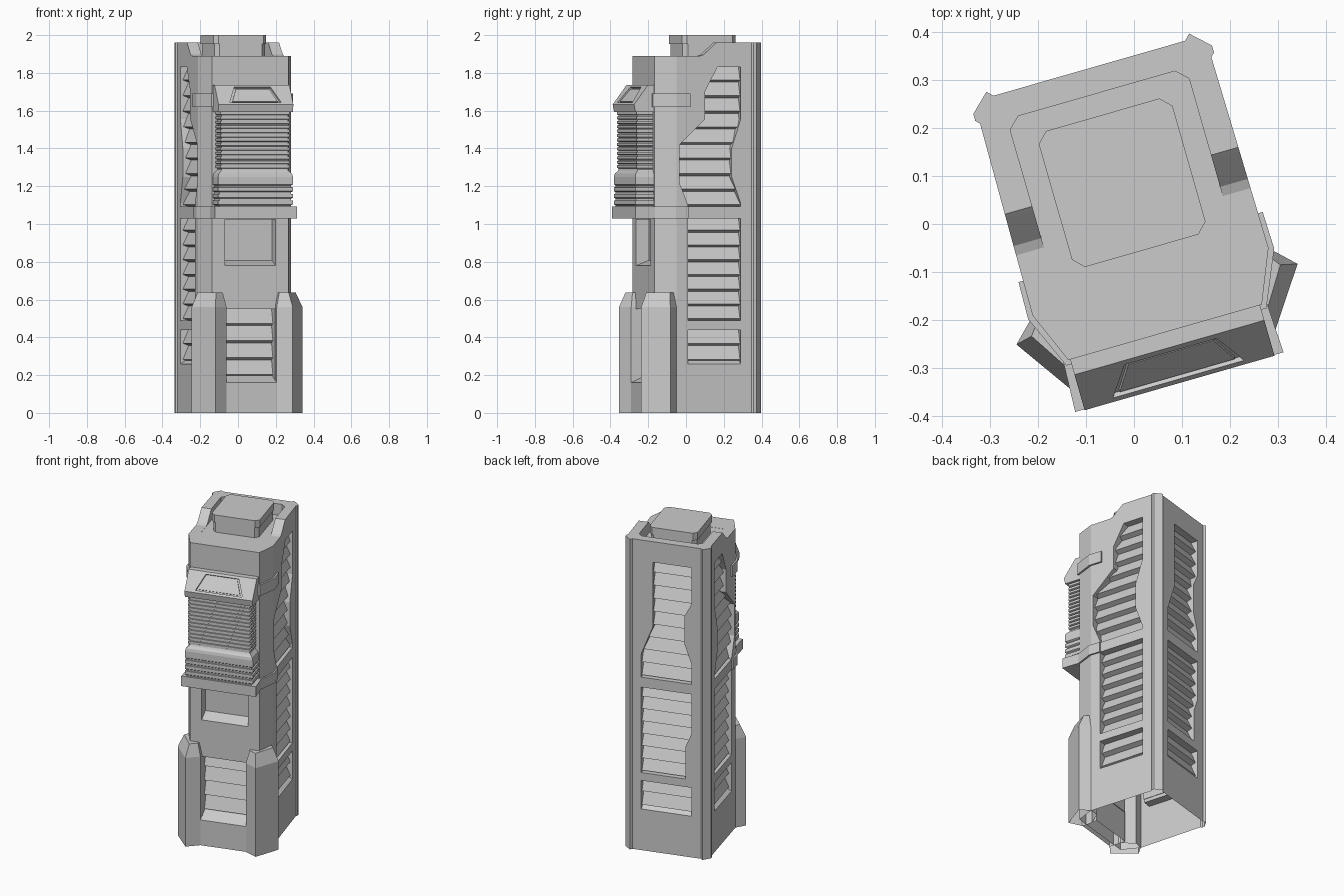
import bpy, bmesh
from math import radians
from mathutils import Matrix, Vector

if "Cube" in bpy.data.objects:
    bpy.data.objects.remove(bpy.data.objects["Cube"])

# Built axis-aligned, then the whole tower is turned 16 degrees about z.
TURN = Matrix.Rotation(radians(16), 4, 'Z')
parts = []

# mappings from (a, b, depth) to space
PLAN = lambda a, b, d: (a, b, d)
RIGHT = lambda a, b, d: (d, a, b)
LEFT = lambda a, b, d: (-d, a, b)
BACK = lambda a, b, d: (a, d, b)
FRONT = lambda a, b, d: (a, -d, b)


def loft(name, rings, open_bottom=False):
    """Skin a stack of equal-length rings of 3D points."""
    bm = bmesh.new()
    vs = [[bm.verts.new(p) for p in r] for r in rings]
    n = len(rings[0])
    for lo, hi in zip(vs, vs[1:]):
        for i in range(n):
            j = (i + 1) % n
            bm.faces.new((lo[i], lo[j], hi[j], hi[i]))
    base = bm.faces.new(vs[0][::-1])
    bm.faces.new(vs[-1])
    bmesh.ops.recalc_face_normals(bm, faces=bm.faces[:])
    if open_bottom:
        bmesh.ops.delete(bm, geom=[base], context='FACES_ONLY')
    me = bpy.data.meshes.new(name)
    bm.to_mesh(me)
    bm.free()
    ob = bpy.data.objects.new(name, me)
    bpy.context.scene.collection.objects.link(ob)
    parts.append(ob)
    return ob


def prism(name, pts, d0, d1, m=PLAN, **kw):
    return loft(name, [[m(a, b, d) for a, b in pts] for d in (d0, d1)], **kw)


def mirrored(half):
    """Right-hand half outline, completed across x = 0."""
    return half + [(-x, y) for x, y in reversed(half)]


def cut(target, cutters):
    bpy.context.view_layer.objects.active = target
    for c in cutters:
        mod = target.modifiers.new("cut", 'BOOLEAN')
        mod.operation = 'DIFFERENCE'
        mod.solver = 'EXACT'
        mod.object = c
        bpy.ops.object.modifier_apply(modifier=mod.name)
        parts.remove(c)
        bpy.data.objects.remove(c)


def louvers(name, m, a0, a1, z0, z1, n, surf, depth=0.05):
    """Sawtooth slats, outer edge at the bottom of each."""
    h = (z1 - z0) / n
    prof = [(surf - depth - 0.01, z0)]
    for i in range(n):
        prof += [(surf - 0.014, z0 + i * h + 0.012), (surf - depth + 0.004, z0 + (i + 1) * h)]
    prof.append((surf - depth - 0.01, z1))
    prism(name, prof, a0, a1, lambda d, z, a: m(a, z, d))


def sill(name, m, a0, a1, z, surf, depth, rise):
    prism(name, [(surf - depth - 0.005, z - 0.01), (surf - 0.002, z - 0.01), (surf - 0.002, z),
                 (surf - depth - 0.005, z + rise)], a0, a1, lambda d, b, a: m(a, b, d))


def rect(a0, a1, z0, z1):
    return [(a0, z0), (a1, z0), (a1, z1), (a0, z1)]


# main tower with chamfered front and raised back corner posts
body = prism("tower_body", mirrored([(0.21, -0.235), (0.256, -0.125), (0.251, 0.29), (0.259, 0.298),
                                     (0.259, 0.313), (0.22, 0.35), (0.208, 0.338)]), 0, 1.96)
cutters = [
    prism("roof_cut", [(-0.5, 1.89), (0.005, 1.89), (0.025, 1.897), (0.085, 1.952), (0.105, 1.97), (-0.5, 1.97)],
          -0.4, 0.4, RIGHT),
    prism("rim_cut", mirrored([(0.194, -0.1), (0.194, 0.26), (0.17, 0.283)]), 1.889, 2.1),
    prism("window_cut", rect(-0.14, 0.14, 0.78, 1.025), 0.165, 0.3, FRONT),
    prism("base_cut", rect(-0.136, 0.136, 0.1, 0.55), 0.165, 0.3, FRONT)]

# louvered panels on both sides and the back
side_top = [(-0.062, 1.093), (-0.062, 1.10), (-0.11, 1.22), (-0.11, 1.42), (0.031, 1.555), (0.031, 1.70),
            (0.10, 1.83), (0.229, 1.83), (0.229, 1.555), (0.179, 1.40), (0.179, 1.25), (0.229, 1.11), (0.229, 1.093)]
back_top = [(0.155, 1.093), (0.155, 1.24), (0.085, 1.42), (0.085, 1.83), (-0.15, 1.83), (-0.15, 1.6),
            (-0.108, 1.52), (-0.108, 1.34), (-0.15, 1.22), (-0.15, 1.093)]
back_mid = [(0.155, 0.49), (0.155, 1.03), (-0.15, 1.03), (-0.15, 0.78), (-0.112, 0.69), (-0.112, 0.49)]
for label, m, surf, a0, a1, top, mid in (
        ("right", RIGHT, 0.252, -0.062, 0.229, side_top, None),
        ("left", LEFT, 0.252, -0.062, 0.229, side_top, None),
        ("back", BACK, 0.338, -0.15, 0.155, back_top, back_mid)):
    mid = mid or rect(a0, a1, 0.49, 1.03)
    low = rect(a0, a1, 0.26, 0.44)
    for shape in (top, mid, low):
        cutters.append(prism("panel_cut", shape, surf - 0.05, surf + 0.1, m))
    lo = min(p[0] for p in top)
    louvers(label + "_upper_louvers", m, lo - 0.003, a1 + 0.003, 1.09, 1.833, 9, surf)
    louvers(label + "_middle_louvers", m, a0 - 0.003, a1 + 0.003, 0.487, 1.033, 7, surf)
    louvers(label + "_lower_louvers", m, a0 - 0.003, a1 + 0.003, 0.27, 0.443, 2, surf)
    sill(label + "_sill", m, a0, a1, 0.26, surf, 0.05, 0.035)
cut(body, cutters)

# open underside
bm = bmesh.new()
bm.from_mesh(body.data)
under = [f for f in bm.faces if f.normal.z < -0.9 and f.calc_center_median().z < 0.001]
bmesh.ops.delete(bm, geom=under, context='FACES_ONLY')
bm.to_mesh(body.data)
bm.free()

# front window sill, base louvers and base block
sill("window_sill", FRONT, -0.14, 0.14, 0.78, 0.235, 0.07, 0.03)
louvers("base_louvers", FRONT, -0.138, 0.138, 0.19, 0.552, 4, 0.21, 0.045)
base_prof = [(-0.16, 0.21), (-0.262, 0.16), (-0.262, 0), (-0.16, 0)]
block = prism("base_block", base_prof, -0.145, 0.145, RIGHT)
bm = bmesh.new()
bm.from_mesh(block.data)
bmesh.ops.delete(bm, geom=[f for f in bm.faces if f.calc_center_median().z < 0.001], context='FACES_ONLY')
bm.to_mesh(block.data)
bm.free()

# faceted corner buttresses
plan = [(0.255, -0.125), (0.305, -0.174), (0.213, -0.308), (0.138, -0.262), (0.138, -0.2), (0.2, -0.12)]
tip = [(0.25, -0.14), (0.27, -0.166), (0.2, -0.276), (0.156, -0.25), (0.15, -0.2), (0.2, -0.13)]
for s, label in ((1, "right"), (-1, "left")):
    loft(label + "_buttress", [[(s * x, y, z) for x, y in p] for p, z in
                               ((plan, 0), (plan, 0.56), (tip, 0.637))], open_bottom=True)

# ledge band and upper strap wrapping the chamfers
prism("ledge_band", mirrored([(0.226, -0.343), (0.221, -0.235), (0.266, -0.13), (0.264, -0.06), (0.24, -0.06)]),
      1.028, 1.092)
prism("upper_strap", mirrored([(0.217, -0.245), (0.267, -0.13), (0.265, -0.05), (0.24, -0.05)]), 1.62, 1.69)


# ribbed front unit: lower bulge, then fine ribs
def ring(w, f, z):
    return [(-w, -0.2, z), (-w, f, z), (w, f, z), (w, -0.2, z)]


rings = []
for z0, pitch, count, w, f in ((1.09, 0.035, 4, 0.206, -0.338), (1.288, 0.0235, 13, 0.19, -0.326)):
    for i in range(count):
        z = z0 + i * pitch
        rings += [ring(w - 0.009, f + 0.007, z), ring(w - 0.009, f + 0.007, z + 0.25 * pitch),
                  ring(w, f, z + 0.4 * pitch), ring(w, f, z + 0.98 * pitch)]
    if count == 4:
        rings += [ring(0.206, -0.338, 1.25), ring(0.201, -0.334, 1.267), ring(0.187, -0.323, 1.28)]
loft("ribbed_unit", rings)

# sloped hood with a trapezoid inlay
hood = prism("hood", [(-0.2, 1.593), (-0.337, 1.593), (-0.345, 1.632), (-0.268, 1.737), (-0.2, 1.737)],
             -0.206, 0.206, RIGHT)
SLOPE = lambda a, t, d: (a, -0.345 + 0.591 * t - 0.806 * d, 1.632 + 0.806 * t + 0.591 * d)
cut(hood, [prism("inlay_cut", [(-0.142, 0.014), (0.142, 0.014), (0.1, 0.115), (-0.1, 0.115)], -0.012, 0.05, SLOPE)])
prism("hood_inlay", [(-0.125, 0.022), (0.125, 0.022), (0.092, 0.107), (-0.092, 0.107)], -0.02, -0.004, SLOPE)


# roof block with overhanging cap
def octagon(g):
    x, y0, y1, c = 0.145 - g, -0.058 + g, 0.237 - g, 0.022
    return mirrored([(x - c, y0), (x, y0 + c), (x, y1 - c), (x - c, y1)])


prism("roof_block", octagon(0.006), 1.88, 1.96)
prism("roof_cap", octagon(0), 1.953, 2.0)

for ob in parts:
    ob.data.transform(TURN)
